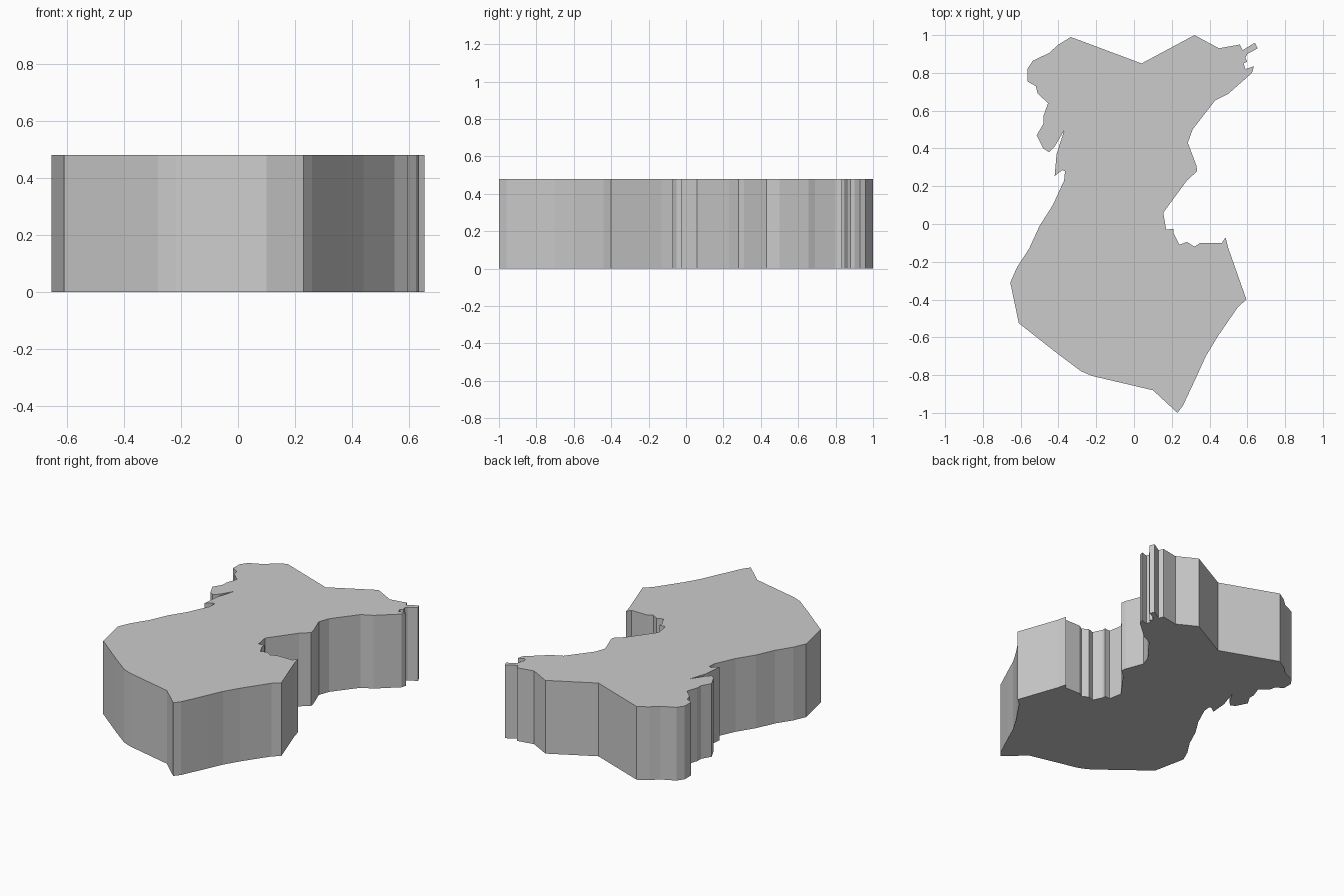
import bpy, bmesh

HEIGHT = 0.48

# Outline of the slab, clockwise seen from above
outline = [
    # top edge
    (-0.335, 0.99), (0.04, 0.85), (0.32, 1.0), (0.45, 0.93), (0.56, 0.95),
    (0.575, 0.92), (0.64, 0.96), (0.655, 0.93), (0.60, 0.90), (0.59, 0.88),
    (0.60, 0.86), (0.58, 0.85), (0.59, 0.82), (0.635, 0.835),
    # right edge, notch and lower right corner
    (0.625, 0.80), (0.50, 0.69), (0.43, 0.655), (0.31, 0.50), (0.285, 0.43),
    (0.33, 0.31), (0.335, 0.28), (0.28, 0.23), (0.155, 0.06), (0.17, -0.03),
    (0.21, -0.025), (0.21, -0.05), (0.24, -0.11), (0.28, -0.095),
    (0.32, -0.12), (0.35, -0.10), (0.465, -0.10), (0.485, -0.07),
    (0.50, -0.13), (0.595, -0.40), (0.55, -0.44), (0.44, -0.60),
    (0.38, -0.70), (0.335, -0.80), (0.26, -0.96), (0.23, -1.0),
    # lower edge
    (0.10, -0.88), (-0.22, -0.805), (-0.28, -0.78), (-0.40, -0.69),
    (-0.61, -0.525), (-0.655, -0.31),
    # left edge with its inlets
    (-0.62, -0.23), (-0.555, -0.13), (-0.50, -0.01), (-0.43, 0.10),
    (-0.37, 0.23), (-0.365, 0.28), (-0.38, 0.285), (-0.42, 0.255),
    (-0.41, 0.37), (-0.37, 0.495), (-0.42, 0.41), (-0.45, 0.38),
    (-0.48, 0.40), (-0.515, 0.47), (-0.48, 0.53), (-0.48, 0.57),
    (-0.455, 0.64), (-0.51, 0.69), (-0.52, 0.73), (-0.565, 0.755),
    (-0.565, 0.82), (-0.535, 0.865), (-0.45, 0.905), (-0.40, 0.95),
]

# Extrude the outline into a flat-faced slab
bm = bmesh.new()
base = bm.faces.new([bm.verts.new((x, y, 0)) for x, y in outline])
result = bmesh.ops.extrude_face_region(bm, geom=[base], use_keep_orig=True)
top = [g for g in result["geom"] if isinstance(g, bmesh.types.BMVert)]
bmesh.ops.translate(bm, verts=top, vec=(0, 0, HEIGHT))
bmesh.ops.recalc_face_normals(bm, faces=bm.faces)

mesh = bpy.data.meshes.new("map_slab")
bm.to_mesh(mesh)
bm.free()
slab = bpy.data.objects.new("map_slab", mesh)
bpy.context.collection.objects.link(slab)
